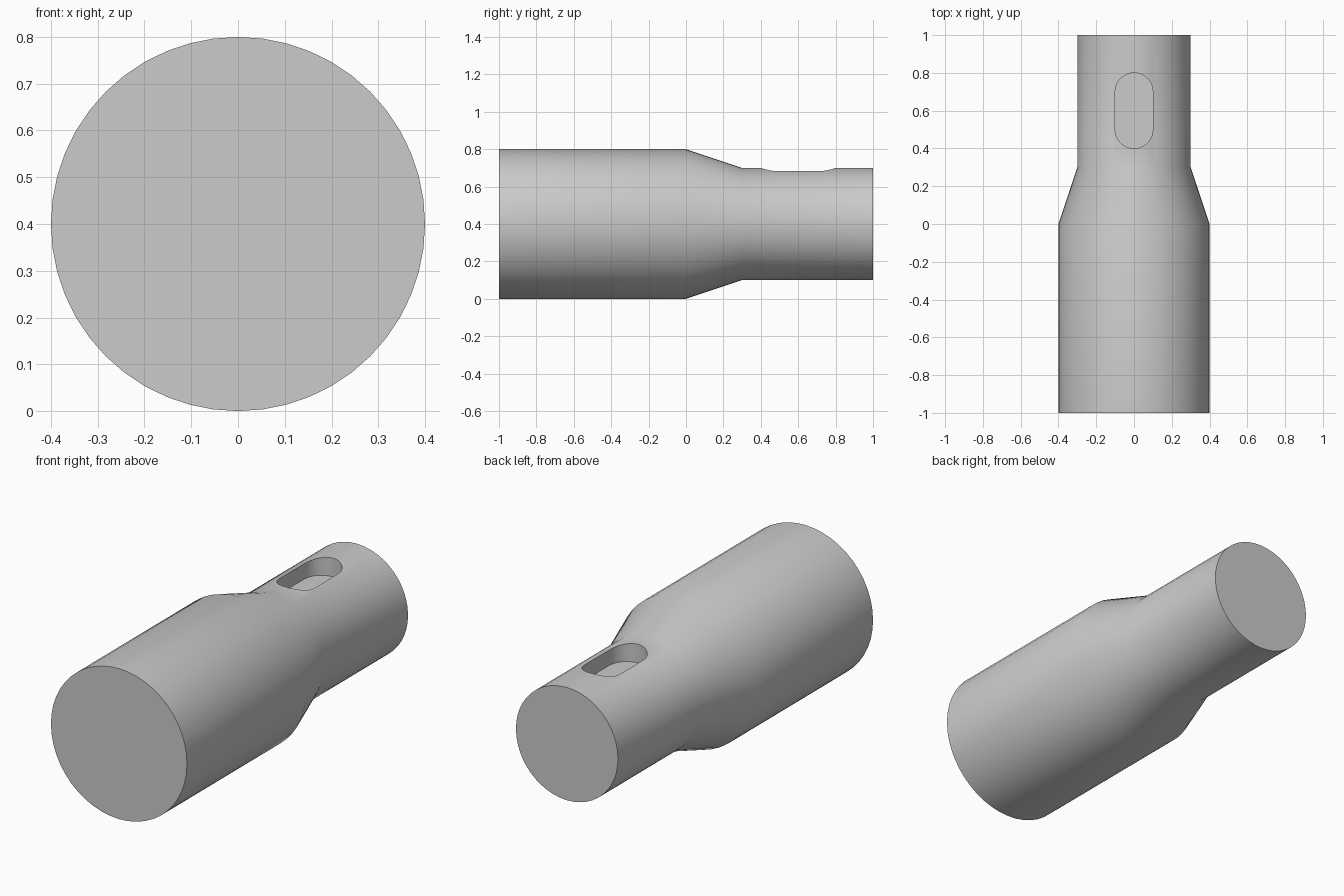
import bpy, bmesh, math

cube = bpy.data.objects.get("Cube")
if cube:
    bpy.data.objects.remove(cube, do_unlink=True)

SIDES = 48
AXIS_Z = 0.4

grey = bpy.data.materials.new("plain grey")
grey.use_nodes = True
grey.diffuse_color = (0.6, 0.6, 0.6, 1)
grey.node_tree.nodes["Principled BSDF"].inputs["Base Color"].default_value = (0.6, 0.6, 0.6, 1)


def loft(name, rings):
    """Closed solid through rings of equal point count."""
    bm = bmesh.new()
    loops = [[bm.verts.new(p) for p in ring] for ring in rings]
    n = len(loops[0])
    for a, b in zip(loops, loops[1:]):
        for i in range(n):
            j = (i + 1) % n
            bm.faces.new((a[i], a[j], b[j], b[i]))
    bm.faces.new(loops[0])
    bm.faces.new(loops[-1])
    bmesh.ops.recalc_face_normals(bm, faces=bm.faces)
    mesh = bpy.data.meshes.new(name)
    bm.to_mesh(mesh)
    bm.free()
    mesh.materials.append(grey)
    obj = bpy.data.objects.new(name, mesh)
    bpy.context.collection.objects.link(obj)
    return obj


def circle(y, r):
    angles = [math.tau * i / SIDES for i in range(SIDES)]
    return [(r * math.cos(a), y, AXIS_Z + r * math.sin(a)) for a in angles]


def slot_outline(z, r=0.1, y_front=0.5, y_back=0.7, steps=16):
    back = [math.pi * i / steps for i in range(steps + 1)]
    return ([(r * math.cos(a), y_back + r * math.sin(a), z) for a in back]
            + [(-r * math.cos(a), y_front - r * math.sin(a), z) for a in back])


# Shaft: wide section, taper, narrow section
profile = [(-1, 0.4), (0, 0.4), (0.3, 0.3), (1, 0.3)]
shaft = loft("stepped_shaft", [circle(y, r) for y, r in profile])

# Keyway: round-ended pocket in the top of the narrow section
cutter = loft("keyway_cutter", [slot_outline(0.6), slot_outline(0.9)])
cutter.hide_render = True
cut = shaft.modifiers.new("keyway", "BOOLEAN")
cut.operation = "DIFFERENCE"
cut.solver = "EXACT"
cut.object = cutter

# Apply the cut, then shade smooth with sharp edges kept
bpy.ops.object.select_all(action="DESELECT")
bpy.context.view_layer.objects.active = shaft
shaft.select_set(True)
bpy.ops.object.modifier_apply(modifier=cut.name)
bpy.data.objects.remove(cutter, do_unlink=True)
bpy.ops.object.shade_smooth_by_angle(angle=math.radians(30))
